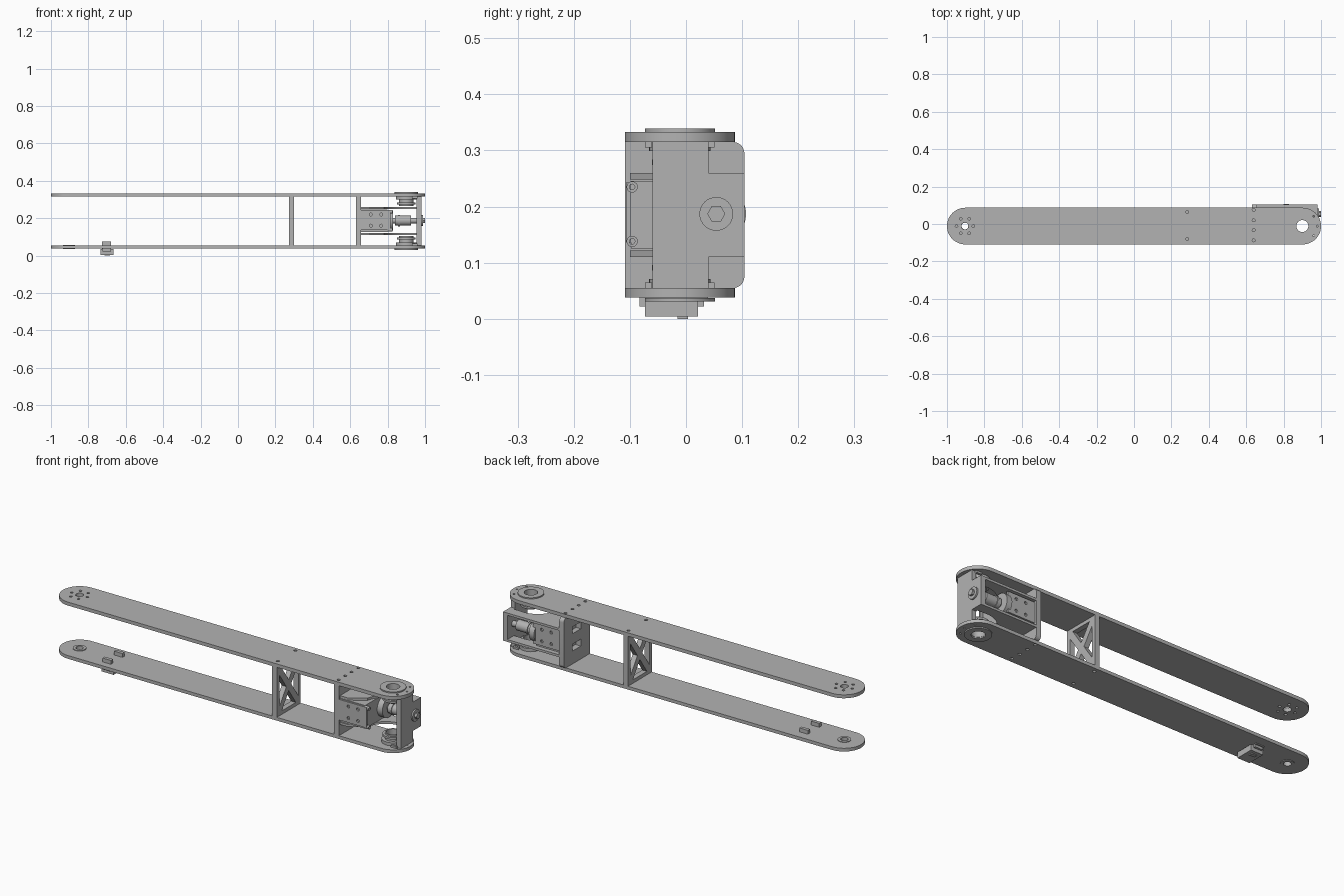
import bpy, bmesh
from math import sin, cos, pi, radians

cube = bpy.data.objects.get("Cube")
if cube:
    bpy.data.objects.remove(cube)

gray = bpy.data.materials.new("machined_gray")
gray.use_nodes = True
gray.diffuse_color = (0.45, 0.45, 0.45, 1)
gray.node_tree.nodes["Principled BSDF"].inputs["Base Color"].default_value = gray.diffuse_color

CY = -0.011            # centre line of the plates
PIVOT, TIP = 0.9, -0.904
MID = 0.185            # mid height between the plates
LOW, HIGH = 0.055, 0.315
AXLE = (0.054, 0.187)  # motor axis in y, z


def circle(u, v, r, n=32):
    return [(u + r * cos(2 * pi * i / n), v + r * sin(2 * pi * i / n)) for i in range(n)]


def rect(u0, u1, v0, v1):
    return [(u0, v0), (u1, v0), (u1, v1), (u0, v1)]


def arc(u, v, r, start, end, n=24):
    angles = [radians(start + (end - start) * i / n) for i in range(n + 1)]
    return [(u + r * cos(a), v + r * sin(a)) for a in angles]


def prism(name, axis, lo, hi, outline, holes=()):
    """Extrude a filled outline with holes along an axis."""
    curve = bpy.data.curves.new(name, "CURVE")
    curve.dimensions = "2D"
    curve.fill_mode = "BOTH"
    curve.extrude = (hi - lo) / 2
    for loop in [outline, *holes]:
        spline = curve.splines.new("POLY")
        spline.points.add(len(loop) - 1)
        for point, (u, v) in zip(spline.points, loop):
            point.co = (u, v, 0, 1)
        spline.use_cyclic_u = True
    temp = bpy.data.objects.new(name + "_profile", curve)
    bpy.context.collection.objects.link(temp)
    graph = bpy.context.evaluated_depsgraph_get()
    mesh = bpy.data.meshes.new_from_object(temp.evaluated_get(graph))
    bpy.data.objects.remove(temp)
    bm = bmesh.new()
    bm.from_mesh(mesh)
    bmesh.ops.remove_doubles(bm, verts=bm.verts, dist=1e-5)
    for vert in bm.verts:
        u, v, w = vert.co
        w += (lo + hi) / 2
        vert.co = {"x": (w, u, v), "y": (u, w, v), "z": (u, v, w)}[axis]
    bmesh.ops.recalc_face_normals(bm, faces=bm.faces)
    bm.to_mesh(mesh)
    bm.free()
    mesh.name = name
    mesh.materials.clear()
    mesh.materials.append(gray)
    mesh.shade_smooth()
    mesh.set_sharp_from_angle(angle=radians(30))
    obj = bpy.data.objects.new(name, mesh)
    bpy.context.collection.objects.link(obj)
    return obj


def box(name, x0, x1, y0, y1, z0, z1):
    return prism(name, "z", z0, z1, rect(x0, x1, y0, y1))


def mirrored(name, lo, hi, outline, holes=()):
    """Make a flat part at the top and its twin at the bottom."""
    prism("upper_" + name, "z", lo, hi, outline, holes)
    prism("lower_" + name, "z", 2 * MID - hi, 2 * MID - lo, outline, holes)


# Long rounded plates
stadium = arc(PIVOT + 0.002, CY, 0.098, -90, 90) + arc(-0.902, CY, 0.098, 90, 270)
screw_holes = [circle(0.285, y, 0.008, 12) for y in (0.064, -0.08)]
screw_holes += [circle(0.64, y, 0.008, 12) for y in (0.076, 0.02, -0.033, -0.087)]
screw_holes += [circle(PIVOT + 0.08 * cos(a), CY + 0.08 * sin(a), 0.005, 10)
                for a in (-0.7, 0, 0.7)]
pivot_hole = circle(PIVOT, CY, 0.032)
horn_holes = [circle(TIP + 0.045 * cos(i * pi / 3), CY + 0.045 * sin(i * pi / 3), 0.007, 12)
              for i in range(6)]
prism("upper_plate", "z", HIGH, 0.333, stadium,
      [pivot_hole, circle(TIP, CY, 0.019)] + screw_holes + horn_holes)
prism("lower_plate", "z", 0.038, LOW, stadium,
      [pivot_hole, circle(TIP, CY, 0.019)] + screw_holes)
prism("lower_tip_bushing", "z", 0.035, 0.058, circle(TIP, CY, 0.032), [circle(TIP, CY, 0.018)])

# Pivot bearings
for part, lo, hi, radius in (("bearing_cap", 0.333, 0.339, 0.0625),
                             ("bearing_flange", 0.299, HIGH, 0.055),
                             ("bearing_neck", 0.266, 0.299, 0.038),
                             ("bearing_lip", 0.274, 0.284, 0.05)):
    mirrored(part, lo, hi, circle(PIVOT, CY, radius), [pivot_hole])

# Cross braced spacer
y0, y1 = -0.109, 0.087
hy, hz, gap = 0.078, 0.112, 0.02
windows = []
for s in (1, -1):
    windows.append([(CY - (hy - gap), MID + s * hz), (CY + (hy - gap), MID + s * hz),
                    (CY, MID + s * gap * 1.4)])
    windows.append([(CY + s * hy, MID - (hz - gap * 1.4)), (CY + s * hy, MID + (hz - gap * 1.4)),
                    (CY + s * gap, MID)])
prism("braced_spacer", "x", 0.273, 0.3, rect(y0, y1, LOW, HIGH), windows)

# Motor bulkhead with rounded rear corners
corner = 0.02
bulkhead = [(y0, HIGH), (y0, LOW)]
bulkhead += arc(0.104 - corner, LOW + corner, corner, -90, 0, 8)
bulkhead += arc(0.104 - corner, HIGH - corner, corner, 0, 90, 8)
prism("motor_bulkhead", "x", 0.63, 0.657, bulkhead,
      [rect(-0.035, 0.035, z - 0.018, z + 0.018) for z in (0.14, 0.23)])

# Motor housing, with drilled cover plates
box("motor_housing", 0.657, 0.8, -0.098, 0.085, 0.125, 0.246)
cover_holes = [circle(x, z, 0.008, 12) for x in (0.71, 0.765) for z in (0.16, 0.22)]
for side, lo in (("front", -0.107), ("rear", 0.085)):
    prism(side + "_motor_cover", "y", lo, lo + 0.009, rect(0.657, 0.815, 0.136, 0.243), cover_holes)
for i, z in enumerate((0.138, 0.235)):
    prism(f"housing_screw_{i + 1}", "x", 0.8, 0.825, circle(-0.096, z, 0.01, 16),
          [circle(-0.096, z, 0.005, 12)])

# Motor flange, coupling and end bolt
for part, lo, hi, radius, sides in (("motor_flange", 0.8, 0.83, 0.053, 40),
                                    ("coupling", 0.84, 0.925, 0.027, 32),
                                    ("coupling_collar", 0.855, 0.865, 0.031, 32),
                                    ("drive_shaft", 0.82, 0.985, 0.015, 24),
                                    ("end_washer", 0.98, 0.988, 0.03, 32),
                                    ("end_bolt", 0.985, 1.0, 0.016, 6)):
    prism(part, "x", lo, hi, circle(*AXLE, radius, sides))

# Gussets curving around the bearings
gusset = [(0.657, 0.104), (0.657, -0.1), (0.7, -0.1)]
gusset += arc(PIVOT, -0.07, 0.122, 170, 80, 16) + [(0.98, 0.05), (0.98, 0.104)]
mirrored("gusset", 0.248, 0.26, gusset)

# End post, widened toward the rear to hold the shaft
prism("end_post", "x", 0.955, 0.98,
      [(-0.06, LOW), (0.04, LOW), (0.04, 0.11), (0.104, 0.11),
       (0.104, 0.26), (0.04, 0.26), (0.04, HIGH), (-0.06, HIGH)])
for y in (-0.067, 0.045):
    mirrored("post_tab", 0.305, HIGH, rect(0.93, 0.96, y - 0.006, y + 0.006))

# Clip under the far end, with two pins through the lower plate
box("clip_body", -0.735, -0.665, -0.073, 0.021, 0.004, 0.034)
box("clip_flange", -0.725, -0.68, -0.083, 0.032, 0.022, 0.038)
box("clip_foot", -0.715, -0.685, -0.015, 0.004, 0, 0.006)
for side, y in (("front", -0.064), ("rear", 0.03)):
    box(side + "_clip_pin", -0.728, -0.68, y - 0.009, y + 0.009, 0.034, 0.075)
